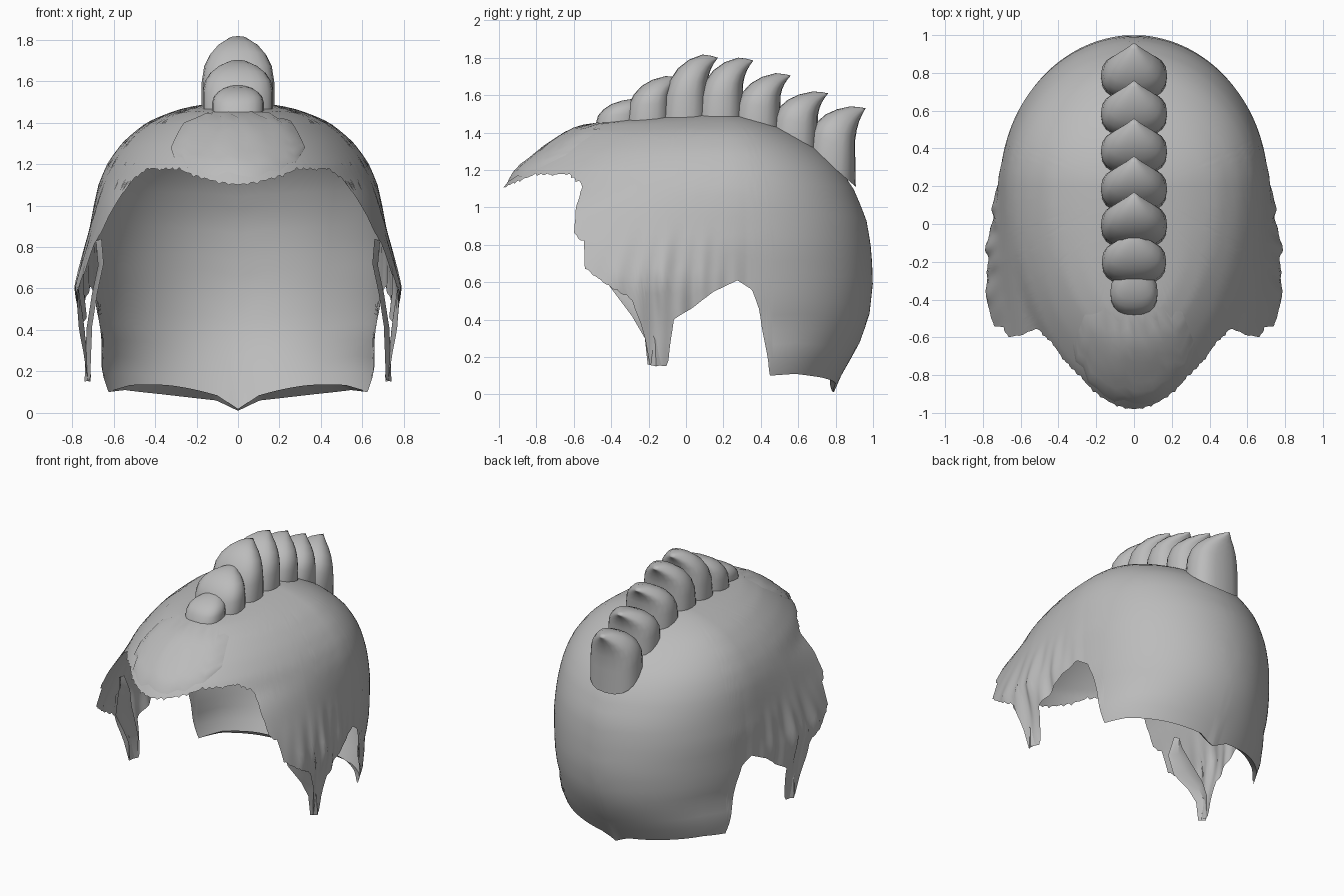
import bpy, bmesh, math, random
from mathutils import Vector

if "Cube" in bpy.data.objects:
    bpy.data.objects.remove(bpy.data.objects["Cube"])

random.seed(4)
grey = bpy.data.materials.new("grey")
grey.diffuse_color = (0.5, 0.5, 0.5, 1)
grey.use_nodes = True
grey.node_tree.nodes["Principled BSDF"].inputs["Base Color"].default_value = grey.diffuse_color

CY, TOP = 0.2, 1.5          # dome axis and crown height


def interp(table, x):
    if x <= table[0][0]:
        return table[0][1]
    for (a, p), (b, q) in zip(table, table[1:]):
        if x <= b:
            return p + (q - p) * (x - a) / (b - a)
    return table[-1][1]


def by_height(pairs):
    # keyed on the root of the drop below the crown, which keeps the dome round
    return [(math.sqrt(TOP - z), v) for z, v in pairs]


WIDTH_BACK = by_height([(1.5, 0), (1.47, .26), (1.4, .44), (1.3, .56), (1.2, .63), (1.1, .67),
                        (1.0, .69), (.8, .71), (.5, .70), (.35, .68), (.2, .70), (0, .66)])
WIDTH_FRONT = by_height([(1.5, 0), (1.47, .26), (1.4, .44), (1.3, .56), (1.2, .635), (1.1, .68),
                         (.9, .73), (.6, .80), (.4, .77), (.15, .73)])
REACH_FRONT = by_height([(1.5, 0), (1.48, .4), (1.45, .7), (1.4, .83), (1.3, .98), (1.2, 1.1),
                         (1.1, 1.18), (.9, 1.7), (.6, 2.5)])
REACH_BACK = by_height([(1.5, 0), (1.48, .14), (1.43, .3), (1.33, .48), (1.22, .61), (1.1, .695),
                        (.93, .765), (.78, .79), (.6, .8), (.42, .78), (.28, .73), (.17, .67), (.03, .59)])
# lower edge height by angle, from the brim (0) round to the nape (180)
EDGE = [(0, 1.10), (6, 1.12), (15, 1.17), (28, 1.18), (31, 1.15), (34, 1.13), (37, 1.0), (40, .85),
        (43, .81), (45, .68), (50, .6), (58, .5), (59.5, .4), (60.6, .34), (61.2, .16), (67.2, .15), (68.4, .27),
        (70.5, .4), (78, .47), (86, .55), (96, .61), (102.5, .56), (106, .45), (109, .25),
        (111.5, .1), (125, .11), (145, .09), (170, .06), (180, .01)]


def surface(angle, z, lift=0.0):
    u = math.sqrt(max(TOP - z, 0))
    a = math.radians(angle)
    front = min(max((100 - angle) / 40, 0), 1)
    w = interp(WIDTH_BACK, u) * (1 - front) + interp(WIDTH_FRONT, u) * front
    reach = interp(REACH_FRONT if angle < 90 else REACH_BACK, u)
    if w < 1e-5:
        return Vector((0, CY, TOP + lift))
    r = 1 / math.sqrt((math.sin(a) / w) ** 2 + (math.cos(a) / max(reach, 1e-5)) ** 2)
    # soft folds over the temples
    fold = max(0, 1 - abs(angle - 66) / 34) * min(max((.9 - z) / .3, 0), 1)
    r += .012 * fold * (math.sin(angle * .42 + z * 7) + .6 * math.sin(angle * .9 - z * 4)) + lift
    return Vector((r * math.sin(a), CY - r * math.cos(a), z + lift * .6))


def finish(name, bm, mirror=False, angle=50):
    bmesh.ops.remove_doubles(bm, verts=bm.verts, dist=1e-4)
    mesh = bpy.data.meshes.new(name)
    bm.to_mesh(mesh)
    bm.free()
    ob = bpy.data.objects.new(name, mesh)
    bpy.context.collection.objects.link(ob)
    mesh.materials.append(grey)
    if mirror:
        m = ob.modifiers.new("mirror", 'MIRROR')
        m.merge_threshold = .001
    bpy.ops.object.select_all(action='DESELECT')
    ob.select_set(True)
    bpy.context.view_layer.objects.active = ob
    bpy.ops.object.shade_smooth_by_angle(angle=math.radians(angle))
    return ob


def add_grid(bm, rows):
    vs = [[bm.verts.new(p) for p in row] for row in rows]
    for r0, r1 in zip(vs, vs[1:]):
        for i in range(len(r0) - 1):
            bm.faces.new((r0[i], r1[i], r1[i + 1], r0[i + 1]))


# main shell, one half mirrored
bm = bmesh.new()
columns = []
for i in range(241):
    ang = i * .75
    low = interp(EDGE, ang)
    if 2 < ang < 60 and i % 3 == 0:
        low += random.uniform(-.015, .015)
    col = [surface(ang, TOP - (TOP - low) * (k / 28) ** 1.7) for k in range(29)]
    if i in (0, 240):
        for p in col:
            p.x = 0
    columns.append(col)
add_grid(bm, columns)
finish("hair_shell", bm, mirror=True)

# hem turned inward along the nape
bm = bmesh.new()
rows = []
for i in range(27):
    ang = 115 + i * 2.5
    p = surface(ang, interp(EDGE, ang))
    depth = .01 + .045 * max(0.0, math.sin(math.pi * i / 26))
    inward = Vector((-math.sin(math.radians(ang)), math.cos(math.radians(ang)), .8)) * depth
    rows.append([p, p + inward])
add_grid(bm, rows)
finish("nape_hem", bm, mirror=True)

# ragged raised patch above the brow
bm = bmesh.new()
rows = []
for i in range(17):
    s = i / 8 - 1
    top = 1.465 - .07 * s * s + random.uniform(-.012, .012)
    low = 1.15 + .12 * s * s + random.uniform(-.02, .02)
    row = []
    for k in range(9):
        edge = k in (0, 8) or abs(s) == 1
        p = surface(abs(s) * 21, top + (low - top) * k / 8, .004 if edge else random.uniform(.008, .014))
        p.x *= 1 if s > 0 else -1
        row.append(p)
    rows.append(row)
add_grid(bm, rows)
finish("brow_patch", bm)

# loose lock inside each temple
bm = bmesh.new()
path = [(.67, -.36, .84, .02), (.66, -.36, .72, .07), (.69, -.32, .58, .09), (.715, -.22, .42, .07),
        (.72, -.165, .3, .055), (.725, -.16, .16, .045)]
add_grid(bm, [[(x - .012, y - h, z), (x + .015, y, z - .01), (x - .012, y + h, z)] for x, y, z, h in path])
finish("temple_lock", bm, mirror=True)


# crest: a row of overlapping plumes hooked backward
def plume(name, y, z, length, half_width, front_drop, back_drop):
    # front reach, front drop, back reach, back drop, width, all as fractions
    rings = [(1.06, 1, .18, 1, 1), (1, .6, .19, .62, 1), (.89, .36, .19, .4, .93), (.74, .17, .16, .27, .78),
             (.53, .03, .12, .17, .56), (.28, -.05, .07, .09, .28), (.12, -.03, .03, .04, .12)]
    bm = bmesh.new()
    n, grid = 20, []
    for f, fd, b, bd, w in rings:
        row = []
        for i in range(n):
            a = 2 * math.pi * i / n
            c, s = math.cos(a), math.sin(a)
            c = math.copysign(abs(c) ** .8, c)
            s = math.copysign(abs(s) ** .8, s)
            mix = (1 + c) / 2          # 1 at the front, 0 at the back
            row.append(bm.verts.new((half_width * w * s,
                                     y - length * (f * mix + b * (1 - mix)),
                                     z - front_drop * fd * mix - back_drop * bd * (1 - mix))))
        grid.append(row)
    tip = bm.verts.new((0, y, z))
    for r0, r1 in zip(grid, grid[1:]):
        for i in range(n):
            j = (i + 1) % n
            bm.faces.new((r0[i], r0[j], r1[j], r1[i]))
    for i in range(n):
        bm.faces.new((grid[-1][i], grid[-1][(i + 1) % n], tip))
    finish(name, bm, angle=60)


PLUMES = [(-.20, 1.575, .27, .125, .14, .12), (-.03, 1.69, .28, .17, .24, .22),
          (.17, 1.80, .29, .175, .34, .33), (.36, 1.785, .29, .175, .31, .32),
          (.56, 1.705, .29, .175, .25, .28), (.76, 1.61, .29, .175, .20, .30),
          (.96, 1.53, .29, .175, .20, .42)]
for i, spec in enumerate(PLUMES):
    plume(f"crest_plume_{i + 1}", *spec)
